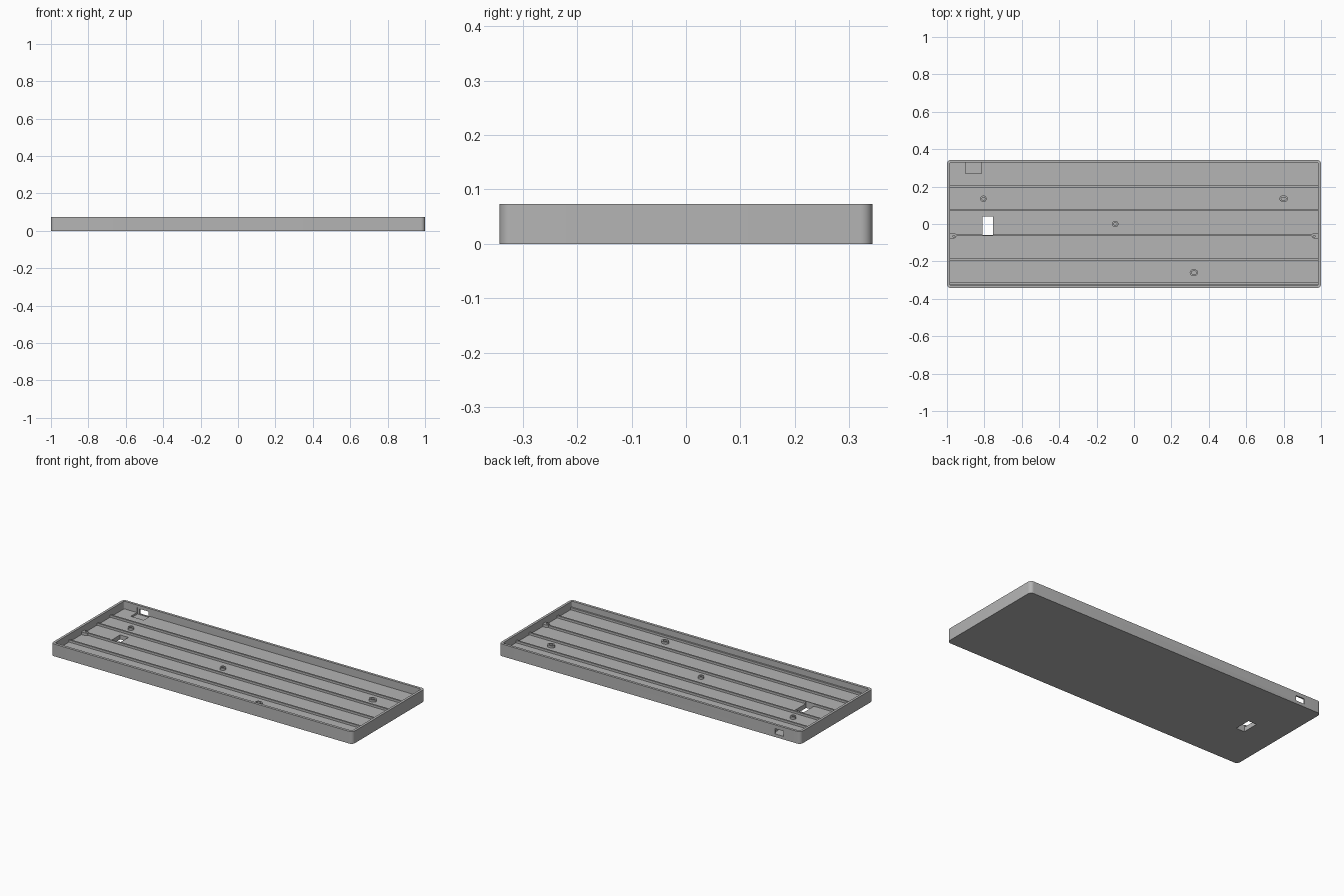
import bpy
import bmesh
from math import cos, sin, pi

if "Cube" in bpy.data.objects:
    bpy.data.objects.remove(bpy.data.objects["Cube"])

grey = bpy.data.materials.new("light_grey_plastic")
grey.use_nodes = True
colour = (0.46, 0.46, 0.46, 1)
grey.diffuse_color = colour
grey.node_tree.nodes["Principled BSDF"].inputs["Base Color"].default_value = colour

FLOOR, RIB_TOP, HEIGHT = 0.027, 0.04, 0.073


def prism(name, x0, x1, y0, y1, z0, z1, r=0.0, seg=8):
    """Upright block with rounded vertical corners."""
    corners = [(x1, y1, -1, -1), (x0, y1, 1, -1), (x0, y0, 1, 1), (x1, y0, -1, 1)]
    bm = bmesh.new()
    ring = []
    for i, (x, y, sx, sy) in enumerate(corners):
        for k in range(seg + 1 if r else 1):
            a = (i + k / seg) * pi / 2
            ring.append(bm.verts.new((x + sx * r + r * cos(a), y + sy * r + r * sin(a), z0)))
    bmesh.ops.remove_doubles(bm, verts=ring, dist=1e-5)
    face = bm.faces.new([v for v in ring if v.is_valid])
    top = bmesh.ops.extrude_face_region(bm, geom=[face])["geom"]
    moved = [g for g in top if isinstance(g, bmesh.types.BMVert)]
    bmesh.ops.translate(bm, verts=moved, vec=(0, 0, z1 - z0))
    bmesh.ops.recalc_face_normals(bm, faces=bm.faces)
    mesh = bpy.data.meshes.new(name)
    bm.to_mesh(mesh)
    bm.free()
    mesh.materials.append(grey)
    ob = bpy.data.objects.new(name, mesh)
    bpy.context.collection.objects.link(ob)
    return ob


def activate(ob):
    bpy.ops.object.select_all(action="DESELECT")
    ob.select_set(True)
    bpy.context.view_layer.objects.active = ob


def cut(ob, cutter):
    activate(ob)
    mod = ob.modifiers.new("cut", "BOOLEAN")
    mod.operation, mod.solver, mod.object = "DIFFERENCE", "EXACT", cutter
    bpy.ops.object.modifier_apply(modifier=mod.name)
    bpy.data.objects.remove(cutter)


def smooth(ob):
    activate(ob)
    bpy.ops.object.shade_smooth_by_angle()


# Tray shell: outer body, cavity and openings
tray = prism("tray", -1, 1, -0.343, 0.343, 0, HEIGHT, 0.022)
cut(tray, prism("cavity", -0.985, 0.985, -0.327, 0.328, FLOOR, 0.1, 0.008))
cut(tray, prism("floor_opening", -0.81, -0.755, -0.06, 0.04, -0.02, 0.06))
cut(tray, prism("port_pocket", -0.9, -0.815, 0.27, 0.334, 0.016, 0.058))
cut(tray, prism("port_opening", -0.886, -0.829, 0.32, 0.36, 0.019, 0.05))
smooth(tray)

# Long ribs between the rows
for i, y in enumerate((0.2, 0.075, -0.06, -0.19, -0.318)):
    w = 0.005
    rib = prism(f"rib_{i + 1}", -0.99, 0.99, y - w, y + w, FLOOR - 0.002, RIB_TOP)
    if i == 2:  # keep the floor opening clear
        cut(rib, prism("rib_gap", -0.81, -0.755, -0.06, 0, 0, 0.1))

# Screw posts: x, y, extra half length of the slotted ones
for i, (x, y, e) in enumerate(((-0.805, 0.135, 0), (0.8, 0.135, 0.005),
                               (-0.1, 0, 0), (0.32, -0.26, 0.005))):
    parts = []
    for r, z0 in ((0.017, FLOOR - 0.002), (0.008, FLOOR + 0.001)):
        z1 = RIB_TOP if not parts else 0.1
        parts.append(prism(f"screw_post_{i + 1}", x - r - e, x + r + e,
                           y - r, y + r, z0, z1, r))
    cut(*parts)
    smooth(parts[0])

# Side posts joined to the end walls
for side, s in (("left", 1), ("right", -1)):
    xs = sorted((s * 0.95, s * 0.992))
    post = prism(f"side_post_{side}", *xs, -0.077, -0.049, FLOOR - 0.002, 0.043, 0.0135)
    xs = sorted((s * 0.957, s * 0.971))
    cut(post, prism("side_hole", *xs, -0.07, -0.056, FLOOR + 0.001, 0.1, 0.007))
    smooth(post)
